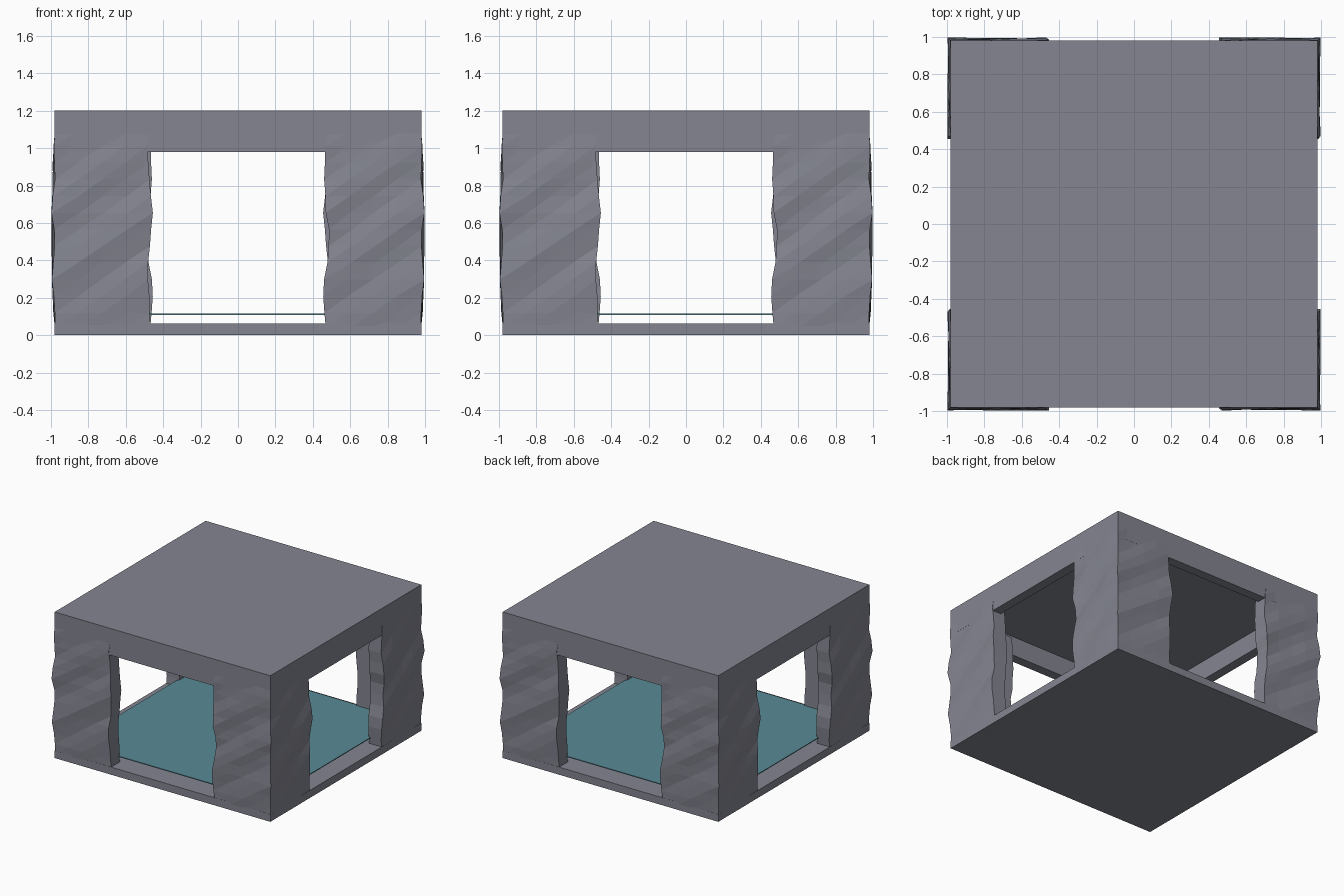
import bpy, bmesh, math, random
from mathutils import Matrix, Vector

random.seed(4)
cube = bpy.data.objects.get("Cube")
if cube:
    bpy.data.objects.remove(cube, do_unlink=True)

HALF = 0.98      # half width of base and roof
INNER = 0.865    # inside of the walls
WING = 0.51      # length of each pillar wing
COLS, ROWS = 4, 12
Z_LOW, Z_HIGH = 0.03, 1.1


def material(name, colour):
    mat = bpy.data.materials.new(name)
    mat.use_nodes = True
    mat.diffuse_color = (*colour, 1)
    mat.node_tree.nodes["Principled BSDF"].inputs["Base Color"].default_value = (*colour, 1)
    return mat


stone = material("grey stone", (0.23, 0.235, 0.28))
teal = material("teal water", (0.10, 0.26, 0.31))


def add_object(name, bm, mat):
    bmesh.ops.recalc_face_normals(bm, faces=bm.faces)
    mesh = bpy.data.meshes.new(name)
    bm.to_mesh(mesh)
    bm.free()
    mesh.materials.append(mat)
    obj = bpy.data.objects.new(name, mesh)
    bpy.context.collection.objects.link(obj)
    return obj


def box(half, low, high):
    bm = bmesh.new()
    size = Matrix.Diagonal((2 * half, 2 * half, high - low, 1))
    bmesh.ops.create_cube(bm, size=1, matrix=Matrix.Translation((0, 0, (low + high) / 2)) @ size)
    return bm


# Base slab and water sheet
add_object("base_slab", box(HALF, 0, 0.062), stone)
add_object("water_sheet", box(0.88, 0.108, 0.115), teal)

# Roof, hollowed from below
roof = box(HALF, 0.98, 1.2)
underside = min(roof.faces, key=lambda f: f.calc_center_median().z)
bmesh.ops.inset_region(roof, faces=[underside], thickness=HALF - 0.87)
recess = bmesh.ops.extrude_face_region(roof, geom=[underside])
bmesh.ops.translate(roof, vec=(0, 0, 0.16),
                    verts=[v for v in recess["geom"] if isinstance(v, bmesh.types.BMVert)])
if underside.is_valid:
    roof.faces.remove(underside)
add_object("roof", roof, stone)


def bulge(t, z):
    # Diagonal ridges climbing around the corner
    fade = max(0, math.sin(math.pi * (z - Z_LOW) / (Z_HIGH - Z_LOW))) ** 0.6
    wave = math.sin(2 * math.pi * (z - 0.21 - 0.75 * t) / 0.38)
    return -0.002 + fade * (0.01 + 0.009 * wave + random.uniform(-0.003, 0.003))


def pillar_section(z):
    # L-shaped outline: outer face around the corner, then back along the inside
    wobble = [0.012 * math.sin(9 * z + k) + random.uniform(-0.006, 0.006) for k in (0, 2)]
    ends = [WING + w for w in wobble]
    points = []
    for i in range(-COLS, COLS + 1):
        reach = (ends[0] if i < 0 else ends[1]) * abs(i) / COLS
        d = bulge(WING * i / COLS, z)
        if i < 0:
            points.append((-HALF - d, -HALF + reach, z))
        elif i > 0:
            points.append((-HALF + reach, -HALF - d, z))
        else:
            points.append((-HALF - d, -HALF - d, z))
    points.append((-HALF + ends[1], -INNER, z))
    points.append((-INNER, -INNER, z))
    points.append((-INNER, -HALF + ends[0], z))
    return points


# One rocky corner pillar, split along the rising diagonals
pillar = bmesh.new()
rings = [[pillar.verts.new(p) for p in pillar_section(Z_LOW + (Z_HIGH - Z_LOW) * r / ROWS)]
         for r in range(ROWS + 1)]
count = len(rings[0])
for low, high in zip(rings, rings[1:]):
    for i in range(count):
        k = (i + 1) % count
        pillar.faces.new((low[i], low[k], high[k]))
        pillar.faces.new((low[i], high[k], high[i]))
pillar.faces.new(rings[0])
pillar.faces.new(rings[-1])

# Turn the pillar to all four corners
for n, corner in enumerate(("front_right", "front_left", "back_left", "back_right")):
    turned = pillar.copy()
    bmesh.ops.transform(turned, matrix=Matrix.Rotation(n * math.pi / 2, 4, "Z"), verts=turned.verts)
    add_object(corner + "_pillar", turned, stone)
pillar.free()
